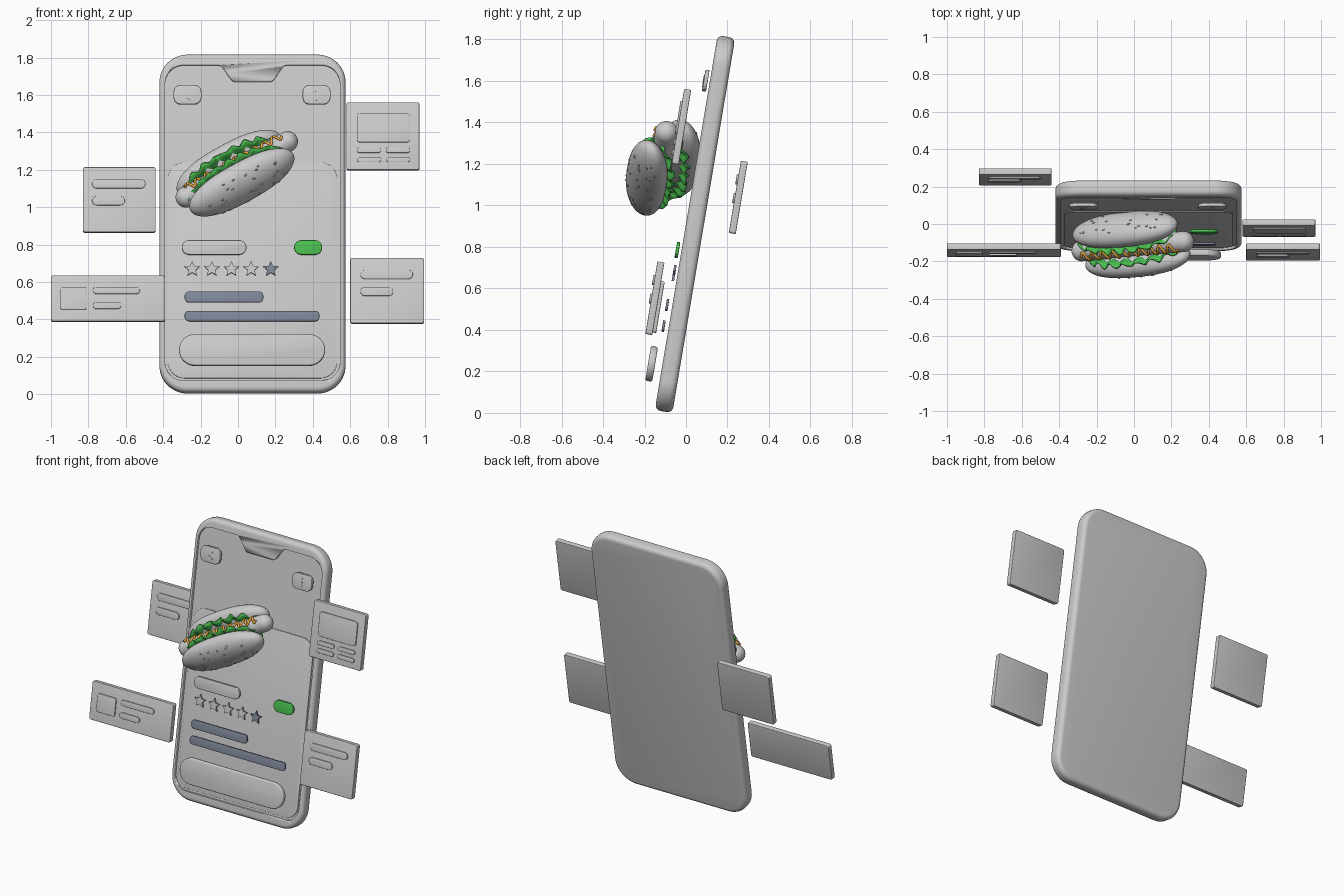
import bpy, bmesh, math, random
from math import sin, cos, pi
from mathutils import Matrix, Vector

if "Cube" in bpy.data.objects:
    bpy.data.objects.remove(bpy.data.objects["Cube"])

random.seed(4)
TILT = math.radians(9.5)
RX = Matrix.Rotation(-TILT, 4, 'X')
PHONE_Y0 = -0.109          # y of the phone's middle plane at z = 0


def mat(name, col):
    m = bpy.data.materials.new(name)
    m.diffuse_color = (*col, 1)
    m.use_nodes = True
    m.node_tree.nodes["Principled BSDF"].inputs["Base Color"].default_value = m.diffuse_color
    return m


GREEN = mat("green", (0.07, 0.52, 0.08))
SLATE = mat("slate", (0.21, 0.24, 0.32))
MUSTARD = mat("mustard", (0.85, 0.42, 0.05))


def finish(name, bm, matrix, material=None, angle=35):
    bmesh.ops.recalc_face_normals(bm, faces=bm.faces)
    me = bpy.data.meshes.new(name)
    bm.to_mesh(me)
    bm.free()
    ob = bpy.data.objects.new(name, me)
    bpy.context.collection.objects.link(ob)
    ob.matrix_world = matrix
    if material:
        me.materials.append(material)
    bpy.ops.object.select_all(action='DESELECT')
    ob.select_set(True)
    bpy.context.view_layer.objects.active = ob
    bpy.ops.object.shade_smooth_by_angle(angle=math.radians(angle))
    return ob


def rounded(w, h, r, seg=10):
    r = min(r, w / 2 - 1e-4, h / 2 - 1e-4)
    pts = []
    for k, (sx, sz) in enumerate([(1, 1), (-1, 1), (-1, -1), (1, -1)]):
        for i in range(seg + 1):
            a = k * pi / 2 + i * pi / 2 / seg
            pts.append((sx * (w / 2 - r) + r * cos(a), sz * (h / 2 - r) + r * sin(a)))
    return pts


def prism(name, pts, matrix, thick, bevel=0, material=None, seg=3):
    bm = bmesh.new()
    f = bm.faces.new([bm.verts.new((x, -thick / 2, z)) for x, z in pts])
    ext = bmesh.ops.extrude_face_region(bm, geom=[f])
    bmesh.ops.translate(bm, vec=(0, thick, 0),
                        verts=[e for e in ext['geom'] if isinstance(e, bmesh.types.BMVert)])
    if bevel:
        rim = [e for e in bm.edges if abs(e.verts[0].co.y - e.verts[1].co.y) < 1e-6]
        bmesh.ops.bevel(bm, geom=rim, offset=bevel, segments=seg, profile=0.5, affect='EDGES')
    return finish(name, bm, matrix, material)


def at(x, z, y0, w):
    """Point on a tilted plane (y0 at z = 0), lifted w towards the viewer."""
    return Matrix.Translation((x, y0 + z * math.tan(TILT) - w / cos(TILT), z)) @ RX


def slab(name, x0, x1, z0, z1, w, thick, r, bevel=0.004, y0=PHONE_Y0, material=None):
    h = (z1 - z0 - thick * sin(TILT)) / cos(TILT)
    return prism(name, rounded(x1 - x0, h, r),
                 at((x0 + x1) / 2, (z0 + z1) / 2, y0, w), thick, bevel, material)


# Phone body with recessed, notched screen
PM = at(0.0775, 0.91, PHONE_Y0, 0)
body = prism("phone_body", rounded(0.995, 1.832, 0.15, 14), PM, 0.086, 0.028, seg=5)
scr = rounded(0.935, 1.71, 0.10)
top = 0.855
notch = []
for i in range(11):
    s = i / 10
    notch.append((0.18 - 0.085 * s, top - 0.09 * s * s * (3 - 2 * s)))
notch += [(-x, z) for x, z in reversed(notch)]
scr = scr[:11] + notch + scr[11:]
cutter = prism("screen_cutter", scr, PM @ Matrix.Translation((0, -0.048, 0)), 0.04)
cutter.hide_render = True
cutter.hide_set(True)
mod = body.modifiers.new("screen_recess", 'BOOLEAN')
mod.operation, mod.object, mod.solver = 'DIFFERENCE', cutter, 'EXACT'
bpy.context.view_layer.update()

# Lower sheet on the screen
slab("screen_sheet", -0.375, 0.53, 0.085, 1.24, 0.030, 0.008, 0.09, 0.002)

# Top buttons with icons
for name, x in (("back_button", -0.27), ("menu_button", 0.42)):
    slab(name, x - 0.075, x + 0.075, 1.548, 1.655, 0.063, 0.02, 0.04)
prism("back_arrow", [(-0.025, 0), (0.012, 0.028), (0.02, 0.02), (-0.009, 0),
                     (0.02, -0.02), (0.012, -0.028)], at(-0.27, 1.6, PHONE_Y0, 0.073), 0.006)
for i in (-1, 0, 1):
    prism("menu_dot", rounded(0.013, 0.013, 0.0065, 3), at(0.42, 1.6 + i * 0.022, PHONE_Y0, 0.073), 0.006)

# Screen content
slab("title_pill", -0.30, 0.045, 0.745, 0.825, 0.063, 0.016, 0.04)
slab("price_pill", 0.30, 0.45, 0.745, 0.825, 0.063, 0.016, 0.04, material=GREEN)
slab("text_bar_short", -0.285, 0.135, 0.49, 0.55, 0.068, 0.012, 0.022, 0.002, material=SLATE)
slab("text_bar_long", -0.285, 0.435, 0.39, 0.447, 0.068, 0.012, 0.022, 0.002, material=SLATE)
slab("order_button", -0.315, 0.465, 0.15, 0.323, 0.095, 0.034, 0.085, 0.008)
star = [((0.043 if i % 2 == 0 else 0.02) * cos(pi / 2 + i * pi / 5),
         (0.043 if i % 2 == 0 else 0.02) * sin(pi / 2 + i * pi / 5)) for i in range(10)]
for i in range(5):
    prism("rating_star", star, at(-0.245 + i * 0.105, 0.67, PHONE_Y0, 0.06), 0.012,
          material=SLATE if i == 4 else None)

# Floating cards: name, bounds, centre y, raised details
cards = [
    ("card_left_upper", (-0.83, -0.44, 0.862, 1.215), 0.252,
     [(-0.78, -0.495, 1.10, 1.15, 0.024), (-0.78, -0.605, 1.01, 1.06, 0.024)]),
    ("card_right_upper", (0.58, 0.97, 1.195, 1.562), -0.022,
     [(0.635, 0.92, 1.345, 1.505, 0.02), (0.635, 0.765, 1.29, 1.32, 0.014),
      (0.79, 0.92, 1.29, 1.32, 0.014), (0.635, 0.765, 1.24, 1.27, 0.014),
      (0.79, 0.92, 1.24, 1.27, 0.014)]),
    ("card_left_lower", (-1.0, -0.39, 0.385, 0.637), -0.140,
     [(-0.95, -0.81, 0.452, 0.572, 0.01), (-0.775, -0.525, 0.535, 0.575, 0.02),
      (-0.775, -0.625, 0.455, 0.495, 0.02)]),
    ("card_right_lower", (0.60, 0.995, 0.375, 0.73), -0.150,
     [(0.655, 0.935, 0.615, 0.665, 0.024), (0.655, 0.83, 0.525, 0.575, 0.024)]),
]
for name, b, yc, details in cards:
    y0 = yc - (b[2] + b[3]) / 2 * math.tan(TILT)
    slab(name, *b, 0, 0.034, 0.012, 0.004, y0)
    for x0, x1, z0, z1, r in details:
        slab(name + "_detail", x0, x1, z0, z1, 0.019, 0.012, r, 0.002, y0)

# Hot dog frame: x along the bun, y across the buns, z the open side
HM = (Matrix.Translation((-0.018, -0.11, 1.18)) @ RX @
      Matrix.Rotation(math.radians(-29), 4, 'Y') @ Matrix.Rotation(math.radians(45), 4, 'X'))
BUN = Vector((0.315, 0.08, 0.118))


def bun_point(u, a):
    r = math.sqrt(max(0, 1 - abs(u) ** 2.5))
    return Vector((u * BUN.x, r * cos(a) * BUN.y, r * sin(a) * BUN.z))


# Buns with scattered seeds
for name, side in (("bun_front", -1), ("bun_back", 1)):
    M = HM @ Matrix.Translation((0.005, side * 0.1, 0))
    bm = bmesh.new()
    bmesh.ops.create_uvsphere(bm, u_segments=40, v_segments=28, radius=1,
                              matrix=Matrix.Rotation(pi / 2, 4, 'Y'))
    for v in bm.verts:
        v.co = bun_point(max(-1, min(1, v.co.x)), math.atan2(v.co.z, v.co.y))
    finish(name, bm, M, angle=60)
    bm = bmesh.new()
    for i in range(32):
        p = bun_point(random.uniform(-0.75, 0.75), random.uniform(-1.2, 0.9))
        p.y *= side
        turn = Matrix.Rotation(random.uniform(-0.5, 0.5), 4, 'Y')
        bmesh.ops.create_icosphere(bm, subdivisions=1, radius=1, matrix=Matrix.Translation(p)
                                   @ turn @ Matrix.Diagonal((0.009, 0.004, 0.005, 1)))
    finish(name + "_seeds", bm, M, angle=60)


def tube(name, path, radius, material=None):
    cu = bpy.data.curves.new(name, 'CURVE')
    cu.dimensions = '3D'
    cu.bevel_depth, cu.bevel_resolution, cu.use_fill_caps = radius, 3, True
    sp = cu.splines.new('POLY')
    sp.points.add(len(path) - 1)
    for p, c in zip(sp.points, path):
        p.co = (*c, 1)
    ob = bpy.data.objects.new(name, cu)
    bpy.context.collection.objects.link(ob)
    ob.matrix_world = HM
    if material:
        cu.materials.append(material)


# Sausage: sphere stretched into a capsule
bm = bmesh.new()
bmesh.ops.create_uvsphere(bm, u_segments=32, v_segments=20, radius=0.056,
                          matrix=Matrix.Rotation(pi / 2, 4, 'Y'))
for v in bm.verts:
    if abs(v.co.x) > 1e-4:
        v.co.x += math.copysign(0.31, v.co.x)
finish("sausage", bm, HM @ Matrix.Translation((0.02, 0, 0.018)), angle=60)

# Mustard squiggle along the sausage
tube("mustard", [(0.02 + 0.29 * (i / 60 - 1), 0.026 * sin(i * 0.52),
                  0.022 + math.sqrt(0.057 ** 2 - (0.026 * sin(i * 0.52)) ** 2))
                 for i in range(121)], 0.007, MUSTARD)

# Wavy lettuce leaves on both sides of the sausage
for side in (-1, 1):
    bm = bmesh.new()
    nu, nv = 60, 10
    rows = []
    for i in range(nu + 1):
        u = 2 * i / nu - 1
        reach = (1 - 0.75 * abs(u) ** 3) * (0.125 + 0.008 * sin(i * 0.9))
        rows.append([bm.verts.new((0.29 * u,
                                   side * 0.045 + 0.014 * sin(i * 0.75 + side) * (2 * j / nv - 1) ** 2,
                                   (2 * j / nv - 1) * reach)) for j in range(nv + 1)])
    for i in range(nu):
        for j in range(nv):
            bm.faces.new((rows[i][j], rows[i + 1][j], rows[i + 1][j + 1], rows[i][j + 1]))
    leaf = finish("lettuce_leaf", bm, HM, GREEN, 60)
    so = leaf.modifiers.new("thickness", 'SOLIDIFY')
    so.thickness, so.offset = 0.008, 0
